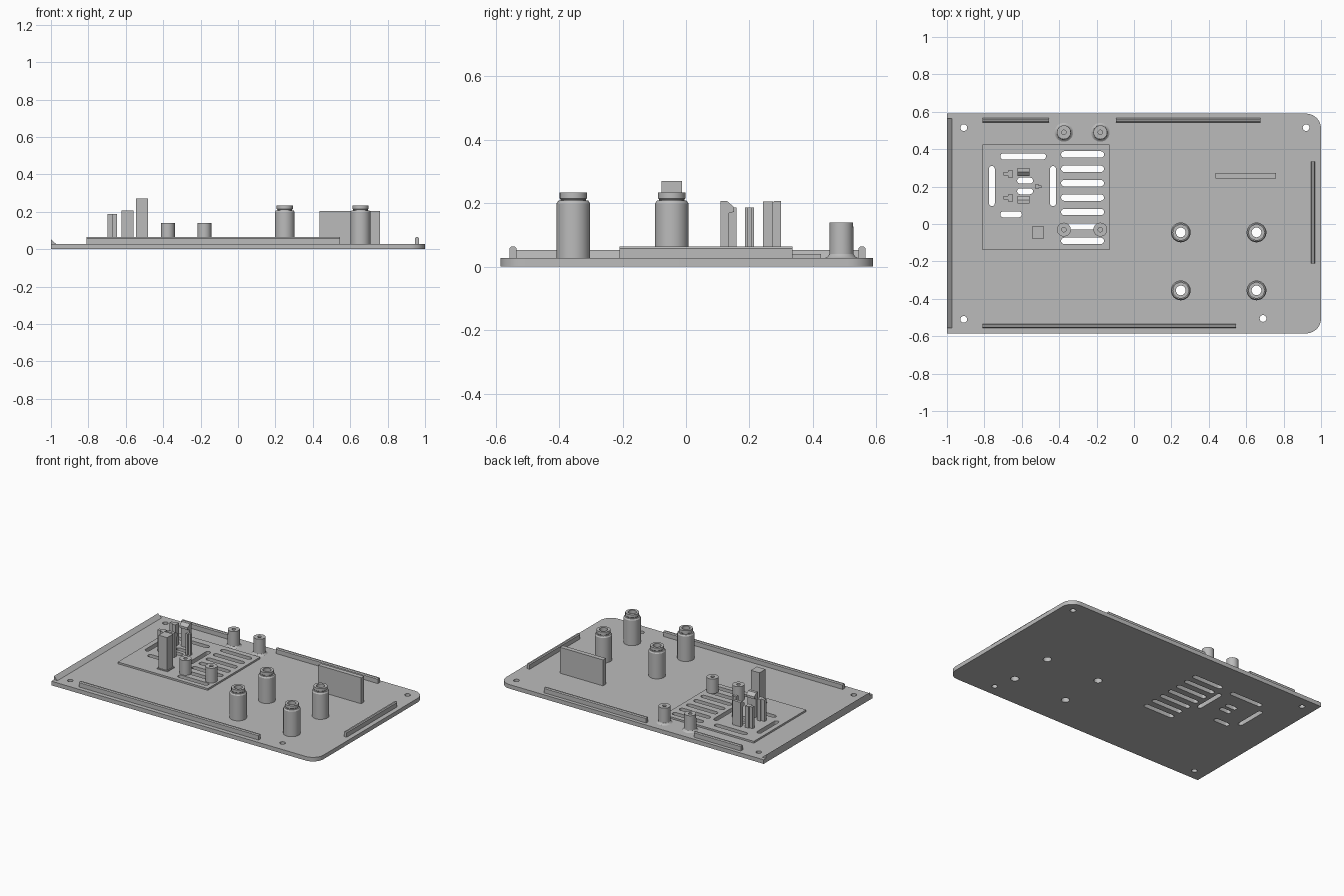
import bpy, bmesh, math
from mathutils import Vector

cube = bpy.data.objects.get("Cube")
if cube:
    bpy.data.objects.remove(cube, do_unlink=True)

grey = bpy.data.materials.new("plastic grey")
grey.use_nodes = True
colour = (0.5, 0.5, 0.5, 1)
grey.diffuse_color = colour
grey.node_tree.nodes["Principled BSDF"].inputs["Base Color"].default_value = colour

FLOOR, PAD = 0.028, 0.04   # top of base plate, top of raised pad


def finish(name, bm, smooth=False):
    bmesh.ops.recalc_face_normals(bm, faces=bm.faces)
    mesh = bpy.data.meshes.new(name)
    bm.to_mesh(mesh)
    bm.free()
    mesh.materials.append(grey)
    obj = bpy.data.objects.new(name, mesh)
    bpy.context.collection.objects.link(obj)
    if smooth:
        shade(obj)
    return obj


def shade(obj):
    bpy.ops.object.select_all(action='DESELECT')
    obj.select_set(True)
    bpy.context.view_layer.objects.active = obj
    bpy.ops.object.shade_smooth_by_angle(angle=math.radians(30))


def add_prism(bm, points, axis, start, end):
    """Extrude a flat outline along the given axis."""
    place = {'x': lambda a, b: (start, a, b),
             'y': lambda a, b: (a, start, b),
             'z': lambda a, b: (a, b, start)}[axis]
    face = bm.faces.new([bm.verts.new(place(a, b)) for a, b in points])
    step = Vector([end - start if axis == k else 0 for k in 'xyz'])
    new = bmesh.ops.extrude_face_region(bm, geom=[face], use_keep_orig=True)
    bmesh.ops.translate(bm, vec=step, verts=[v for v in new["geom"]
                                             if isinstance(v, bmesh.types.BMVert)])


def prism(name, points, axis, start, end):
    bm = bmesh.new()
    add_prism(bm, points, axis, start, end)
    return finish(name, bm)


def rect(x0, x1, y0, y1):
    return [(x0, y0), (x1, y0), (x1, y1), (x0, y1)]


def arc(cx, cy, r, a0, a1, n):
    return [(cx + r * math.cos(math.radians(a0 + (a1 - a0) * i / n)),
             cy + r * math.sin(math.radians(a0 + (a1 - a0) * i / n))) for i in range(n + 1)]


def slot(x0, x1, y0, y1):
    """Outline with round ends, lying along its longer side."""
    if x1 - x0 > y1 - y0:
        r, y = (y1 - y0) / 2, (y0 + y1) / 2
        return arc(x1 - r, y, r, -90, 90, 8) + arc(x0 + r, y, r, 90, 270, 8)
    r, x = (x1 - x0) / 2, (x0 + x1) / 2
    return arc(x, y1 - r, r, 0, 180, 8) + arc(x, y0 + r, r, 180, 360, 8)


def lathe(name, profile, x, y, closed=False):
    """Turn a radius/height profile around an upright axis."""
    bm = bmesh.new()
    verts = [bm.verts.new((r, 0, z)) for r, z in profile]
    pairs = list(zip(verts, verts[1:])) + ([(verts[-1], verts[0])] if closed else [])
    edges = [bm.edges.new(p) for p in pairs]
    bmesh.ops.spin(bm, geom=verts + edges, cent=(0, 0, 0), axis=(0, 0, 1),
                   angle=math.tau, steps=32)
    bmesh.ops.remove_doubles(bm, verts=bm.verts, dist=1e-4)
    bmesh.ops.translate(bm, vec=(x, y, 0), verts=bm.verts)
    return finish(name, bm, smooth=True)


def cut(obj, cutter):
    mod = obj.modifiers.new("openings", 'BOOLEAN')
    mod.operation, mod.solver, mod.object = 'DIFFERENCE', 'EXACT', cutter
    bpy.context.view_layer.objects.active = obj
    bpy.ops.object.modifier_apply(modifier=mod.name)
    shade(obj)


# Base plate with two rounded corners, and raised pad
plate = prism("base_plate", [(-1, 0.59), (-1, -0.585)] + arc(0.92, -0.505, 0.08, -90, 0, 10)
              + arc(0.92, 0.51, 0.08, 0, 90, 10), 'z', 0, FLOOR)
pad = prism("raised_pad", rect(-0.81, -0.13, -0.14, 0.425), 'z', FLOOR, PAD)

# Openings: vent slots, screw holes and standoff bores
large_spots = [(x, y) for x in (0.25, 0.655) for y in (-0.045, -0.355)]
screw_spots = [(-0.91, 0.515), (0.92, 0.515), (-0.91, -0.51), (0.69, -0.505)]
outlines = [slot(-0.39, -0.16, y - 0.017, y + 0.017)
            for y in (0.372 - 0.077 * i for i in range(7))]
outlines += [slot(-0.715, -0.47, 0.345, 0.378), slot(-0.715, -0.6, 0.035, 0.068)]
outlines += [slot(x - 0.016, x + 0.016, 0.095, 0.31) for x in (-0.76, -0.433)]
outlines += [slot(-0.625, -0.54, y - 0.016, y + 0.016) for y in (0.232, 0.175)]
outlines += [arc(x, y, 0.018, 0, 345, 23) for x, y in screw_spots]
outlines += [arc(x, y, 0.026, 0, 348.75, 31) for x, y in large_spots]
bm = bmesh.new()
for outline in outlines:
    add_prism(bm, outline, 'z', -0.1, 0.1)
cutter = finish("opening_cutter", bm)
cutter.hide_render = True
cut(plate, cutter)
cut(pad, cutter)
bpy.data.objects.remove(cutter, do_unlink=True)


# Locating ribs along the edges, with chamfered tops
def rib(name, middle, axis, start, end):
    w, c, top = 0.011, 0.006, 0.064
    prism(name, [(middle - w, FLOOR), (middle + w, FLOOR), (middle + w, top - c),
                 (middle + w - c, top), (middle - w + c, top), (middle - w, top - c)],
          axis, start, end)


rib("front_rib", -0.545, 'x', -0.81, 0.545)
rib("back_rib_right", 0.555, 'x', -0.81, -0.455)
rib("back_rib_left", 0.555, 'x', -0.095, 0.675)
rib("left_rib", 0.957, 'y', -0.21, 0.335)
prism("right_lip", [(-1, FLOOR), (-0.973, FLOOR), (-1, 0.052)], 'y', -0.557, 0.565)

# Large hollow standoffs with a narrower collar
for i, (x, y) in enumerate(large_spots):
    lathe(f"large_standoff_{i + 1}",
          [(0.026, FLOOR), (0.053, FLOOR), (0.053, 0.199), (0.047, 0.208), (0.04, 0.208),
           (0.04, 0.212), (0.043, 0.215), (0.043, 0.234), (0.026, 0.234)], x, y, closed=True)

# Small screw posts with blind holes; the back pair has a flared foot
for side, x in (("right", -0.375), ("left", -0.18)):
    top = [(0.037, 0.14), (0.012, 0.14), (0.012, 0.08), (0, 0.08)]
    lathe(f"pad_post_{side}", [(0, PAD), (0.037, PAD)] + top, x, -0.03)
    lathe(f"back_post_{side}", [(0, FLOOR), (0.05, FLOOR), (0.043, 0.032), (0.038, 0.04)] + top,
          x, 0.49)

# Upright fin and square tower with flared foot
prism("upright_fin", rect(0.435, 0.76, 0.243, 0.274), 'z', FLOOR, 0.205)
prism("square_tower", rect(-0.546, -0.481, -0.078, -0.013), 'z', PAD, 0.27)
prism("tower_foot", rect(-0.553, -0.475, -0.083, -0.006), 'z', PAD, 0.046)

# Pair of snap hooks facing each other
hook = [(-0.095, PAD), (-0.095, 0.207), (-0.075, 0.207), (-0.053, 0.188), (-0.053, 0.173),
        (-0.07, 0.168), (-0.07, PAD)]
for name, sign in (("front_hook", 1), ("back_hook", -1)):
    prism(name, [(0.204 + sign * y, z) for y, z in hook], 'x', -0.622, -0.56)


# T-shaped guide posts around the hooks
def guide(name, x, y, length, width, sign):
    a, b, c = sign * length / 2, width / 2, width / 4
    prism(name, [(x - a, y - c), (x, y - c), (x, y - b), (x + a, y - b),
                 (x + a, y + b), (x, y + b), (x, y + c), (x - a, y + c)], 'z', PAD, 0.187)


guide("back_guide", -0.673, 0.268, 0.05, 0.038, 1)
guide("front_guide", -0.673, 0.14, 0.05, 0.038, 1)
guide("side_guide", -0.51, 0.2, 0.032, 0.028, -1)
